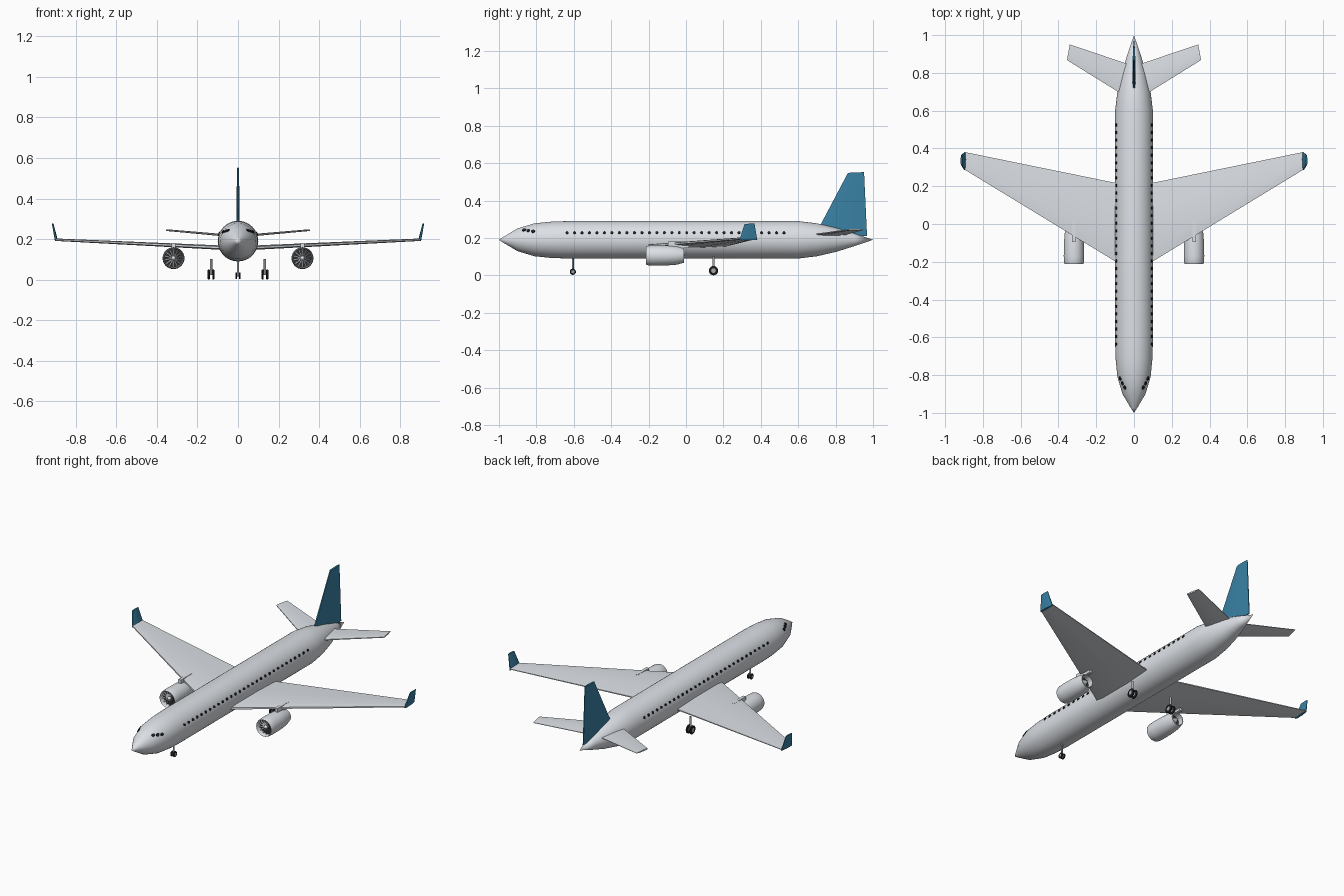
import bpy, bmesh, math
from mathutils import Vector, Matrix

if "Cube" in bpy.data.objects:
    bpy.data.objects.remove(bpy.data.objects["Cube"])


def material(name, rgb):
    m = bpy.data.materials.new(name)
    m.diffuse_color = (*rgb, 1)
    m.use_nodes = True
    m.node_tree.nodes["Principled BSDF"].inputs["Base Color"].default_value = m.diffuse_color
    return m


WHITE = material("body white", (0.72, 0.75, 0.79))
BLUE = material("tail blue", (0.04, 0.22, 0.37))
GLASS = material("window dark", (0.012, 0.015, 0.02))
RUBBER = material("tyre black", (0.012, 0.012, 0.014))
METAL = material("strut grey", (0.38, 0.40, 0.42))
DARK = material("engine dark", (0.04, 0.043, 0.05))

ZC = 0.19  # fuselage axis height
PROFILE = [(-1, 0), (-0.975, 0.0165), (-0.9, 0.061), (-0.81, 0.088), (-0.72, 0.097), (-0.63, 0.1),
           (0.6, 0.1), (0.7, 0.088), (0.8, 0.065), (0.9, 0.034), (1, 0)]


def finish(bm, name, mat, smooth=None):
    bmesh.ops.recalc_face_normals(bm, faces=bm.faces)
    me = bpy.data.meshes.new(name)
    bm.to_mesh(me)
    bm.free()
    ob = bpy.data.objects.new(name, me)
    bpy.context.collection.objects.link(ob)
    me.materials.append(mat)
    if smooth:
        bpy.ops.object.select_all(action='DESELECT')
        ob.select_set(True)
        bpy.context.view_layer.objects.active = ob
        bpy.ops.object.shade_smooth_by_angle(angle=math.radians(smooth))
    return ob


def lathe(name, profile, centre, mat, sides=32, smooth=40):
    """Revolve (y, radius) points around a line parallel to y."""
    bm = bmesh.new()
    verts = [bm.verts.new((r, y, 0)) for y, r in profile]
    edges = [bm.edges.new(p) for p in zip(verts, verts[1:])]
    bmesh.ops.spin(bm, geom=verts + edges, cent=(0, 0, 0), axis=(0, 1, 0),
                   angle=2 * math.pi, steps=sides, use_duplicate=False)
    bmesh.ops.remove_doubles(bm, verts=bm.verts, dist=1e-5)
    bmesh.ops.translate(bm, verts=bm.verts, vec=centre)
    return finish(bm, name, mat, smooth)


def loft(name, root, tip, t_root, t_tip, axis, mat):
    """Thin tapered panel: root and tip are (leading, trailing) points."""
    bm = bmesh.new()
    axis = Vector(axis)
    rings = []
    for (le, te), t in ((root, t_root), (tip, t_tip)):
        le, te = Vector(le), Vector(te)
        ring = []
        for f, h in ((0, .25), (.12, .5), (.6, .5), (1, .15), (1, -.15), (.6, -.5), (.12, -.5), (0, -.25)):
            ring.append(bm.verts.new(le.lerp(te, f) + axis * h * t))
        rings.append(ring)
        bm.faces.new(ring)
    for i in range(8):
        j = (i + 1) % 8
        bm.faces.new((rings[0][i], rings[0][j], rings[1][j], rings[1][i]))
    return finish(bm, name, mat, 30)


def box(name, lo, hi, mat):
    bm = bmesh.new()
    bmesh.ops.create_cube(bm, size=1)
    lo, hi = Vector(lo), Vector(hi)
    for v in bm.verts:
        v.co = (lo + hi) / 2 + v.co * (hi - lo)
    return finish(bm, name, mat)


def cylinder(name, centre, radius, depth, mat, axis='Z', sides=16):
    bm = bmesh.new()
    rot = Matrix.Rotation(math.pi / 2, 4, 'Y') if axis == 'X' else Matrix()
    bmesh.ops.create_cone(bm, cap_ends=True, segments=sides, radius1=radius, radius2=radius,
                          depth=depth, matrix=Matrix.Translation(centre) @ rot)
    return finish(bm, name, mat, 40)


def wheel(name, x, y, z, radius, width):
    """Rounded tyre with a pale hub."""
    h, r = width / 2, radius
    tyre = lathe(name + "_tyre", [(-h, r * .5), (-h, r * .85), (-h * .5, r), (h * .5, r),
                                  (h, r * .85), (h, r * .5), (-h, r * .5)], (0, 0, 0), RUBBER, 20)
    tyre.data.transform(Matrix.Translation((x, y, z)) @ Matrix.Rotation(math.pi / 2, 4, 'Z'))
    cylinder(name + "_hub", (x, y, z), r * .5, width * .9, METAL, 'X')


def radius_at(y):
    for (y0, r0), (y1, r1) in zip(PROFILE, PROFILE[1:]):
        if y0 <= y <= y1:
            return r0 + (r1 - r0) * (y - y0) / (y1 - y0), (r1 - r0) / (y1 - y0)


def window_plates(name, spots, width, height, sides):
    """Small plates lying on the fuselage skin, on both sides."""
    bm = bmesh.new()
    for y, z in spots:
        r, slope = radius_at(y)
        x = math.sqrt(r * r - (z - ZC) ** 2)
        for s in (-1, 1):
            n = Vector((s * x / r, -slope, (z - ZC) / r)).normalized()
            along = (Vector((0, 1, 0)) - n * n.y).normalized()
            up = n.cross(along)
            m = Matrix((along * width, up * height, n)).transposed().to_4x4()
            m.translation = Vector((s * x, y, z)) + n * 0.0005
            bmesh.ops.create_cone(bm, cap_ends=True, segments=sides, radius1=0.5, radius2=0.5,
                                  depth=0.006, matrix=m)
    finish(bm, name, GLASS)


# Fuselage and windows
lathe("fuselage", PROFILE, (0, 0, ZC), WHITE, 40, 50)
window_plates("cabin_windows", [(-0.636 + 0.04 * i, 0.228) for i in range(30)], 0.016, 0.016, 8)
window_plates("cockpit_windows", [(-0.866, 0.242), (-0.843, 0.239), (-0.818, 0.235)], 0.022, 0.018, 10)

# Tail fin
loft("tail_fin", ((0, 0.69, 0.215), (0, 0.968, 0.21)), ((0, 0.866, 0.548), (0, 0.952, 0.552)),
     0.016, 0.011, (1, 0, 0), BLUE)

for s, side in ((-1, "left"), (1, "right")):
    # Wing, winglet and tailplane
    loft(side + "_wing", ((s * .06, -.222, .157), (s * .06, .21, .157)),
         ((s * .9, .29, .197), (s * .892, .38, .197)), 0.022, 0.012, (0, 0, 1), WHITE)
    loft(side + "_winglet", ((s * .896, .286, .19), (s * .893, .381, .19)),
         ((s * .914, .313, .275), (s * .914, .366, .277)), 0.014, 0.008, (1, 0, 0), BLUE)
    loft(side + "_tailplane", ((s * .02, .66, .215), (s * .02, .843, .215)),
         ((s * .355, .868, .244), (s * .34, .95, .244)), 0.012, 0.008, (0, 0, 1), WHITE)

    # Engine: hollow nacelle, fan and exhaust
    ex, ez = s * .318, .106
    c = (ex, 0, ez)
    lathe(side + "_nacelle", [(-.18, .044), (-.205, .046), (-.213, .049), (-.205, .052), (-.17, .054),
                              (-.1, .053), (-.05, .049), (-.012, .039), (-.012, .035), (-.05, .035),
                              (-.18, .044)], c, WHITE)
    lathe(side + "_fan_backing", [(-.182, 0), (-.182, .045), (-.178, .045), (-.178, 0)], c, DARK)
    lathe(side + "_spinner", [(-.208, 0), (-.202, .007), (-.182, .014)], c, WHITE, 16)
    lathe(side + "_exhaust_backing", [(-.05, 0), (-.05, .036), (-.046, .036), (-.046, 0)], c, DARK)
    lathe(side + "_exhaust_cone", [(-.046, .02), (-.005, 0)], c, METAL, 16)
    bm = bmesh.new()
    for i in range(14):
        m = (Matrix.Translation((ex, -.19, ez)) @ Matrix.Rotation(math.tau * i / 14, 4, 'Y')
             @ Matrix.Translation((0, 0, .028)) @ Matrix.Rotation(math.radians(35), 4, 'Z')
             @ Matrix.Diagonal((.008, .002, .034, 1)))
        bmesh.ops.create_cube(bm, size=1, matrix=m)
    finish(bm, side + "_fan_blades", METAL)
    box(side + "_pylon", (ex - .009, -.095, .145), (ex + .009, .015, .18), WHITE)

    # Main landing gear
    gx, gy = s * .133, .147
    cylinder(side + "_main_strut", (gx, gy, .063), .006, .078, METAL)
    cylinder(side + "_main_axle", (gx, gy, .026), .004, .026, METAL, 'X')
    for k, part in ((-1, "inner"), (1, "outer")):
        wheel(f"{side}_main_{part}_wheel", gx + s * k * .0115, gy, .025, .025, .011)
    wheel(side + "_nose_wheel", s * .0085, -.605, .019, .0165, .008)

# Nose landing gear
cylinder("nose_strut", (0, -.605, .06), .005, .082, METAL)
cylinder("nose_axle", (0, -.605, .019), .003, .018, METAL, 'X')
